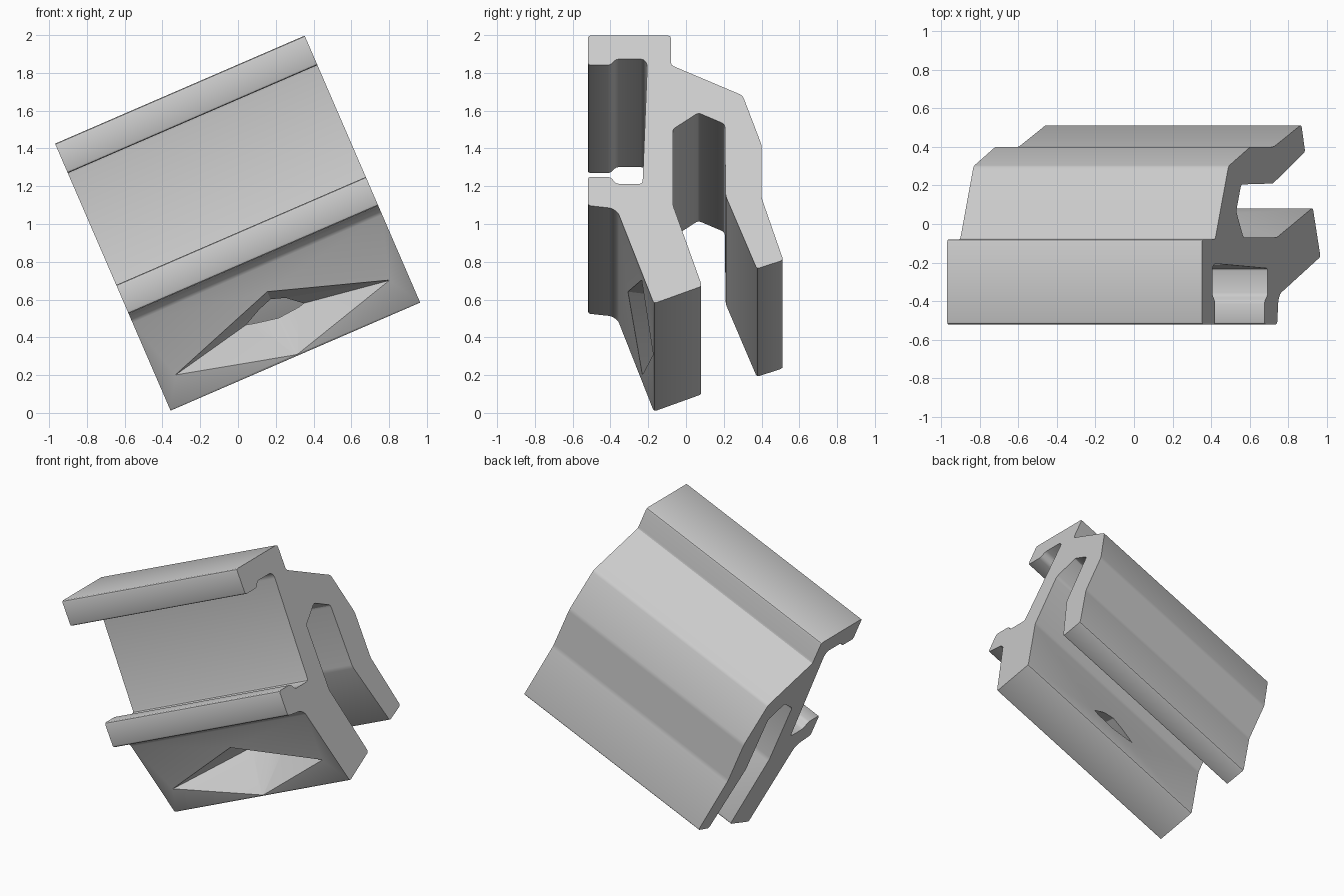
import bpy
import bmesh
import math
from mathutils import Vector

cube = bpy.data.objects.get("Cube")
if cube:
    bpy.data.objects.remove(cube, do_unlink=True)

TILT = math.radians(-23.4)
HALF_LENGTH = 0.72

# One plain grey for the whole rail
grey = bpy.data.materials.new("plain_grey")
grey.use_nodes = True
grey.diffuse_color = (0.6, 0.6, 0.6, 1)
grey.node_tree.nodes["Principled BSDF"].inputs["Base Color"].default_value = (0.6, 0.6, 0.6, 1)


def make_object(name, bm):
    """Finish a bmesh as a tilted object."""
    bmesh.ops.recalc_face_normals(bm, faces=bm.faces)
    mesh = bpy.data.meshes.new(name)
    bm.to_mesh(mesh)
    bm.free()
    mesh.materials.append(grey)
    obj = bpy.data.objects.new(name, mesh)
    bpy.context.collection.objects.link(obj)
    obj.location.z = 1
    obj.rotation_euler.y = TILT
    return obj


# Cross-section (depth, height), clockwise from the top front corner
upper_back = [(-.52, .775), (-.08, .775), (-.08, .605), (.3, .43), (.4, .145), (.4, -.16)]
back_leg = [(.515, -.52), (.375, -.57), (.21, -.15)]
slot = [(.205, .265), (.065, .33), (-.07, .235), (-.07, -.2)]
front_leg = [(.085, -.67), (-.17, -.77), (-.36, -.245)]
lower_lip = [(-.395, -.22), (-.52, -.205), (-.52, -.04), (-.4, -.04), (-.37, -.08), (-.23, -.08)]
upper_lip = [(-.205, .61), (-.225, .64), (-.37, .64), (-.4, .605), (-.52, .605)]
profile = upper_back + back_leg + slot + front_leg + lower_lip + upper_lip

# Extrude the section and round the lengthwise edges
bm = bmesh.new()
end = bm.faces.new([bm.verts.new((-HALF_LENGTH, y, z)) for y, z in profile])
moved = bmesh.ops.extrude_face_region(bm, geom=[end], use_keep_orig=True)["geom"]
bmesh.ops.translate(bm, vec=(2 * HALF_LENGTH, 0, 0),
                    verts=[g for g in moved if isinstance(g, bmesh.types.BMVert)])
long_edges = [e for e in bm.edges if abs(e.verts[0].co.x - e.verts[1].co.x) > 1]
bmesh.ops.bevel(bm, geom=long_edges, offset=0.014, offset_type='OFFSET',
                segments=2, profile=0.5, affect='EDGES', clamp_overlap=True)
rail = make_object("clamp_rail", bm)

# Diamond pocket that narrows to a small hole through the front leg
rim = [(-.61, -.225, -.6), (0, -.31, -.39), (.6, -.225, -.59), (.01, -.172, -.755)]
hole = [(-.14, .05, -.5), (0, .05, -.44), (.13, .05, -.52), (0, .05, -.535)]
bm = bmesh.new()
for outer, inner in zip(rim, hole):
    outer, inner = Vector(outer), Vector(inner)
    bm.verts.new(inner.lerp(outer, 1.1))
    bm.verts.new(inner)
bmesh.ops.convex_hull(bm, input=bm.verts)
cutter = make_object("pocket_cutter", bm)
cutter.hide_render = True

bpy.context.view_layer.update()
cut = rail.modifiers.new("pocket", 'BOOLEAN')
cut.operation = 'DIFFERENCE'
cut.solver = 'EXACT'
cut.object = cutter
bpy.ops.object.select_all(action='DESELECT')
rail.select_set(True)
bpy.context.view_layer.objects.active = rail
bpy.ops.object.modifier_apply(modifier="pocket")
bpy.data.objects.remove(cutter, do_unlink=True)
bpy.ops.object.shade_smooth_by_angle(angle=math.radians(25))
